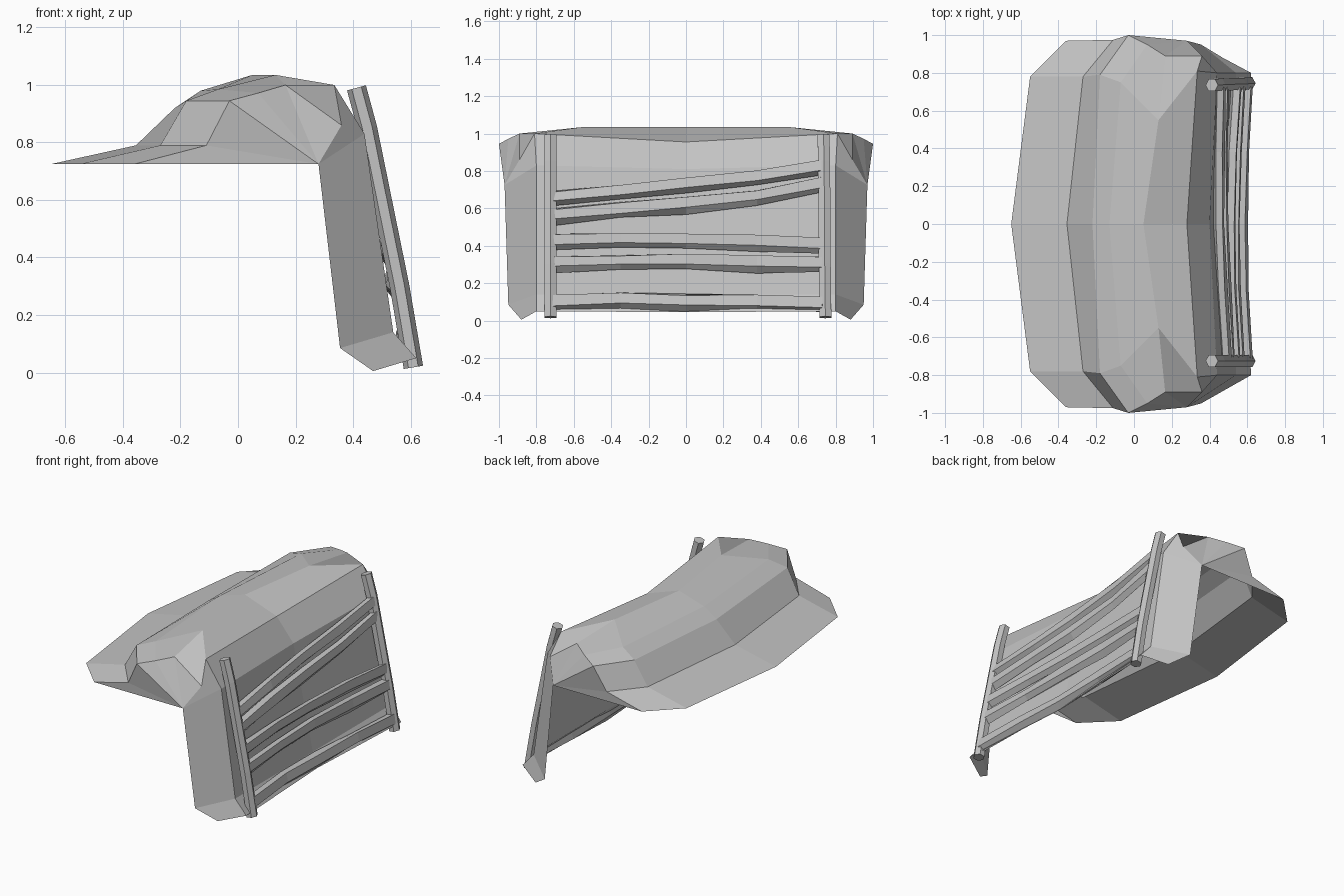
import bpy
import bmesh
import math
import random
from mathutils import Vector

random.seed(4)
cube = bpy.data.objects.get("Cube")
if cube:
    bpy.data.objects.remove(cube, do_unlink=True)

grey = bpy.data.materials.new("plain_grey")
grey.use_nodes = True
grey.diffuse_color = (0.55, 0.55, 0.55, 1)
grey.node_tree.nodes["Principled BSDF"].inputs["Base Color"].default_value = grey.diffuse_color


def finish(bm, name):
    """Turn a bmesh into a flat shaded object."""
    mesh = bpy.data.meshes.new(name)
    bm.to_mesh(mesh)
    bm.free()
    mesh.materials.append(grey)
    obj = bpy.data.objects.new(name, mesh)
    bpy.context.collection.objects.link(obj)
    return obj


def make_bar(name, path, across, half_a, half_b, sides, wobble=0.0):
    """Sweep a polygon along a path; 'across' is one fixed section axis."""
    bm = bmesh.new()
    rings = []
    for i, point in enumerate(path):
        before, after = path[max(i - 1, 0)], path[min(i + 1, len(path) - 1)]
        along = (after - before).normalized()
        other = along.cross(across).normalized()
        ring = []
        for k in range(sides):
            angle = math.tau * (k + 0.5) / sides
            size = 1 + random.uniform(-wobble, wobble)
            offset = across * math.cos(angle) * half_a + other * math.sin(angle) * half_b
            ring.append(bm.verts.new(point + offset * size))
        rings.append(ring)
    for a, b in zip(rings, rings[1:]):
        for k in range(sides):
            n = (k + 1) % sides
            bm.faces.new((a[k], a[n], b[n], b[k]))
    bm.faces.new(rings[0])
    bm.faces.new(rings[-1])
    bmesh.ops.recalc_face_normals(bm, faces=bm.faces[:])
    return finish(bm, name)


# Draped cover: each row runs from the middle to the side to the end corner
cover_rows = [
    ((-.65, 0, .725), (-.55, .78, .725), (-.36, .97, .725)),   # eave edge
    ((-.355, 0, .79), (-.27, .78, .79), (-.11, .975, .79)),    # eave fold
    ((-.22, 0, .92), (-.18, .79, .945), (-.03, 1, .945)),      # shoulder
    ((-.13, 0, .98), (-.07, .75, .985), (.07, .95, .972)),
    ((.05, 0, 1.035), (.13, .55, 1.035), (.165, .89, 1)),      # ridge
    ((.28, 0, .955), (.335, .81, 1), (.36, .89, .86)),         # rear shoulder
    ((.4, 0, .81), (.44, .8, .83), (.28, .97, .725)),          # wall top
    ((.54, 0, .14), (.54, .8, .14), (.355, .95, .085)),        # wall foot
    ((.575, 0, .045), (.62, .8, .05), (.47, .88, .005)),       # hem
]
bm = bmesh.new()
grid = []
for middle, side, end in cover_rows:
    row = [Vector(p) * 1 for p in (end, side, middle, side, end)]
    for p in row[:2]:
        p.y = -p.y
    grid.append([bm.verts.new(p) for p in row])
for a, b in zip(grid, grid[1:]):
    for k in range(len(a) - 1):
        bm.faces.new((a[k], a[k + 1], b[k + 1], b[k]))

# End gables fan out from the top corner of each flap
for column in (0, -1):
    corner = grid[6][column]
    for i in range(5):
        bm.faces.new((corner, grid[i][column], grid[i + 1][column]))
bmesh.ops.recalc_face_normals(bm, faces=bm.faces[:])
bm.normal_update()
top_face = max(bm.faces, key=lambda f: f.calc_center_median().z)
if top_face.normal.z < 0:
    bmesh.ops.reverse_faces(bm, faces=bm.faces[:])
finish(bm, "draped_cover")

# Leaning poles with a slight bend
pole_line = [(.412, .99), (.45, .85), (.562, .3), (.61, .018)]
for name, y, drift in (("left_pole", -.725, 0), ("right_pole", .735, .01)):
    path = [Vector((x, y + drift * i / 3, z)) for i, (x, z) in enumerate(pole_line)]
    make_bar(name, path, Vector((0, 1, 0)), .037, .034, 6)


def pole_x(z):
    """Depth of the poles at a height."""
    for (x1, z1), (x2, z2) in zip(pole_line, pole_line[1:]):
        if z >= z2:
            return x1 + (x2 - x1) * (z1 - z) / (z1 - z2)
    return pole_line[-1][0]


# Rough rungs that bow inward between the poles
rung_heights = [
    (.655, .69, .725, .765, .82),
    (.555, .59, .62, .66, .725),
    (.42, .43, .425, .415, .4),
    (.305, .315, .315, .305, .3),
    (.095, .11, .1, .095, .085),
]
rung_stations = (-.72, -.35, 0, .38, .73)
for number, heights in enumerate(rung_heights, 1):
    path = []
    for y, z in zip(rung_stations, heights):
        bow = .025 * (1 - (y / .73) ** 2)
        path.append(Vector((pole_x(z) - bow, y, z)))
    make_bar(f"rung_{number}", path, Vector((0, 0, 1)), .046, .03, 5, wobble=.18)
